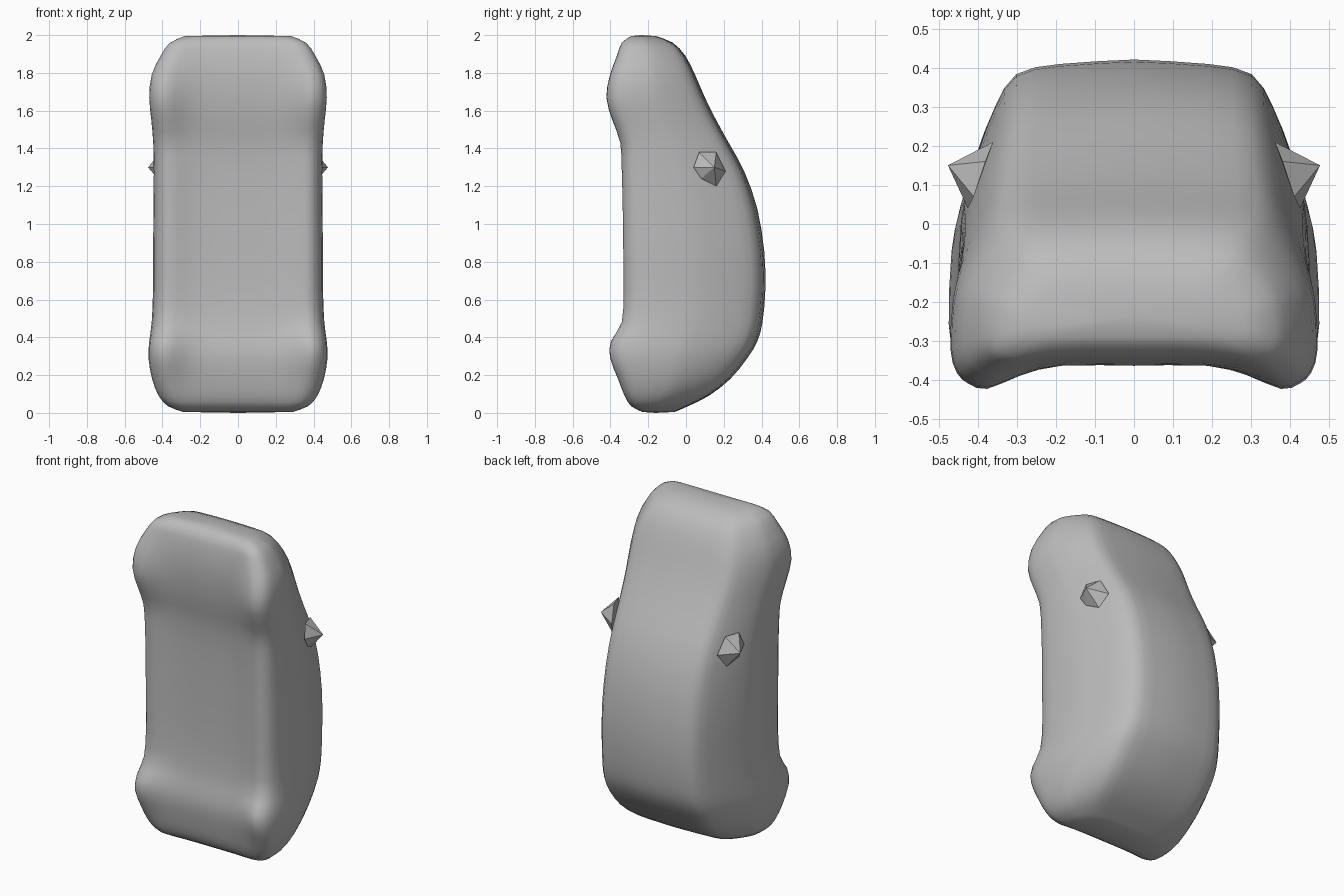
import bpy, bmesh, math

if "Cube" in bpy.data.objects:
    bpy.data.objects.remove(bpy.data.objects["Cube"])

grey = bpy.data.materials.new("plain grey")
grey.diffuse_color = (0.5, 0.5, 0.5, 1)
grey.use_nodes = True
grey.node_tree.nodes["Principled BSDF"].inputs["Base Color"].default_value = grey.diffuse_color

# Body stations: height, belly centre y, wheel-line y, roof y, half width
STATIONS = [
    (0.005, -0.23, -0.23, -0.06, 0.29), (0.035, -0.28, -0.29, 0.01, 0.37),
    (0.09, -0.31, -0.325, 0.12, 0.42), (0.18, -0.33, -0.36, 0.235, 0.455),
    (0.29, -0.345, -0.402, 0.325, 0.474), (0.38, -0.335, -0.397, 0.378, 0.47),
    (0.48, -0.315, -0.34, 0.405, 0.457), (0.65, -0.305, -0.33, 0.42, 0.45),
    (0.85, -0.303, -0.332, 0.415, 0.45), (1.08, -0.305, -0.335, 0.378, 0.447),
    (1.28, -0.31, -0.34, 0.308, 0.446), (1.43, -0.322, -0.348, 0.226, 0.449),
    (1.55, -0.345, -0.39, 0.16, 0.459), (1.67, -0.36, -0.422, 0.10, 0.47),
    (1.79, -0.362, -0.402, 0.048, 0.457), (1.89, -0.35, -0.366, -0.003, 0.41),
    (1.96, -0.33, -0.34, -0.07, 0.36), (1.995, -0.29, -0.29, -0.16, 0.28),
]
# Side of the section: width fraction, depth fraction from wheel line to roof
SIDE = [(0.8, 0), (0.9, 0.025), (0.965, 0.08), (1, 0.2), (0.985, 0.44), (0.945, 0.57),
        (0.88, 0.7), (0.79, 0.84), (0.67, 0.95), (0.42, 0.985)]


def spline(pts, n):
    """Smooth curve through the points, n steps for each span."""
    out = []
    for i in range(len(pts) - 1):
        a, b, c, d = (pts[max(i - 1, 0)], pts[i], pts[i + 1], pts[min(i + 2, len(pts) - 1)])
        for k in range(n):
            t = k / n
            out.append(tuple(q + 0.5 * t * (r - p + t * (2*p - 5*q + 4*r - s + t * (3*(q - r) + s - p)))
                             for p, q, r, s in zip(a, b, c, d)))
    return out + [pts[-1]]


def section(st):
    """Closed outline at one station, mirrored left to right."""
    z, belly, wheel, roof, w = st
    h = roof - wheel
    half = [(0, belly), (0.4 * w, belly), (0.62 * w, belly * 0.55 + wheel * 0.45)]
    half += [(fx * w, wheel + fy * h) for fx, fy in SIDE] + [(0, roof)]
    half = spline(half, 2)
    ring = half + [(-x, y) for x, y in half[-2:0:-1]]
    return [(x, y, z) for x, y in ring]


def finish(name, bm):
    bmesh.ops.recalc_face_normals(bm, faces=bm.faces)
    mesh = bpy.data.meshes.new(name)
    bm.to_mesh(mesh)
    bm.free()
    mesh.materials.append(grey)
    ob = bpy.data.objects.new(name, mesh)
    bpy.context.collection.objects.link(ob)
    return ob


# Body shell lofted along its length
bm = bmesh.new()
rings = [[bm.verts.new(p) for p in section(s)] for s in spline(STATIONS, 2)]
n = len(rings[0])
for lo, hi in zip(rings, rings[1:]):
    for i in range(n):
        j = (i + 1) % n
        bm.faces.new((lo[i], lo[j], hi[j], hi[i]))
# Slightly domed ends
for ring, z in ((rings[0], 0.0), (rings[-1], 2.0)):
    y = sum(v.co.y for v in ring) / n
    tip = bm.verts.new((0, y, z))
    for i in range(n):
        bm.faces.new((ring[i], ring[(i + 1) % n], tip))
body = finish("body", bm)
bpy.context.view_layer.objects.active = body
body.select_set(True)
bpy.ops.object.shade_smooth_by_angle(angle=math.radians(50))

# Pointed wing mirrors
for side, name in ((1, "mirror_right"), (-1, "mirror_left")):
    bm = bmesh.new()
    base = [bm.verts.new((side * x, y, z)) for x, y, z in
            ((0.425, 0.04, 1.30), (0.41, 0.07, 1.38), (0.38, 0.16, 1.38),
             (0.36, 0.21, 1.28), (0.39, 0.16, 1.20), (0.42, 0.08, 1.24))]
    tip = bm.verts.new((side * 0.476, 0.15, 1.30))
    bm.faces.new(base)
    for i in range(len(base)):
        bm.faces.new((base[i], base[(i + 1) % len(base)], tip))
    finish(name, bm)
